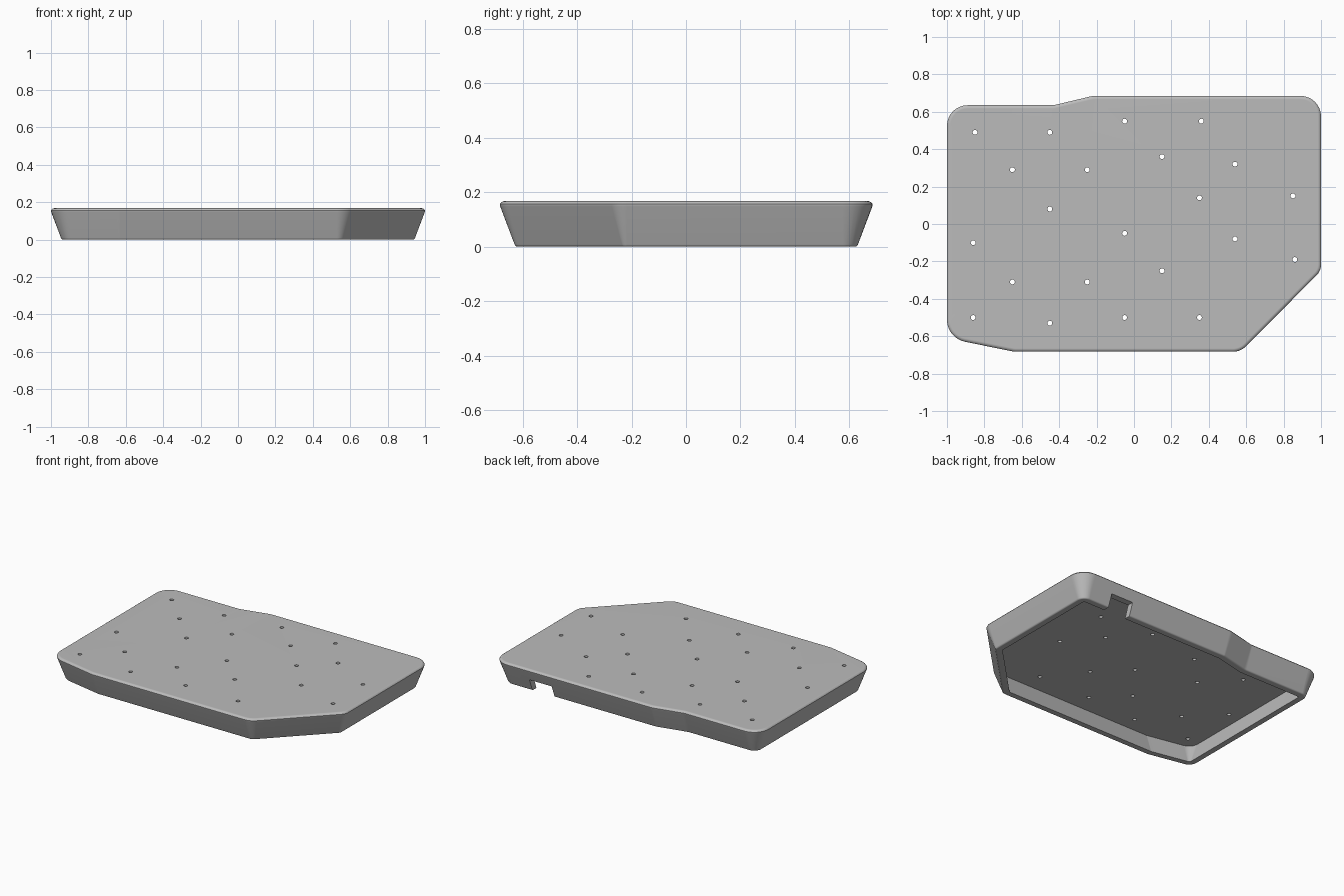
import bpy
import bmesh
import math
from mathutils import Vector, Matrix

default_cube = bpy.data.objects.get("Cube")
if default_cube:
    bpy.data.objects.remove(default_cube, do_unlink=True)

# Plan outline, counter-clockwise: x, y, corner radius (negative = inward corner)
OUTLINE = [(-1, .635, .11), (-1, -.61, .12), (-.64, -.683, .1), (.57, -.683, .1),
           (1, -.25, .08), (1, .685, .11), (-.22, .685, .1), (-.43, .635, -.04)]

# Screw holes through the top plate
HOLES = [(-.85, .49), (-.45, .49), (-.05, .55), (.36, .55), (-.65, .29), (-.25, .29),
         (.15, .36), (.54, .32), (.35, .14), (.85, .15), (-.45, .08), (-.86, -.1),
         (-.05, -.05), (.54, -.08), (.86, -.19), (-.65, -.31), (-.25, -.31),
         (.15, -.25), (-.86, -.5), (-.45, -.53), (-.05, -.5), (.35, -.5)]
HEIGHT = .168
SEGMENTS = 8


def offset_outline(inset):
    """Outline moved inwards, with every corner rounded to match the draft."""
    corners = [Vector((x, y)) for x, y, radius in OUTLINE]
    count = len(corners)
    points = []
    for i, corner in enumerate(corners):
        before = (corner - corners[i - 1]).normalized()
        after = (corners[(i + 1) % count] - corner).normalized()
        normal_a = Vector((-before.y, before.x))
        normal_b = Vector((-after.y, after.x))
        bisector = (normal_a + normal_b) / (1 + normal_a.dot(normal_b))
        radius = OUTLINE[i][2] - inset
        if radius > 0:
            radius = max(radius, .015)
        elif OUTLINE[i][2] > 0:
            radius = .015
        center = corner + bisector * (inset + radius)
        turn = before.angle_signed(after)
        for step in range(SEGMENTS + 1):
            angle = -turn * step / SEGMENTS
            points.append(center + Matrix.Rotation(angle, 2) @ (-normal_a * radius))
    return points


def mesh_object(name, bm):
    bmesh.ops.recalc_face_normals(bm, faces=bm.faces)
    mesh = bpy.data.meshes.new(name)
    bm.to_mesh(mesh)
    bm.free()
    obj = bpy.data.objects.new(name, mesh)
    bpy.context.collection.objects.link(obj)
    return obj


# Shell: top plate, rounded rim, sloping outer wall, foot and hollow underside
SECTIONS = [(HEIGHT, .018), (HEIGHT - .002, .01), (HEIGHT - .006, .004),
            (HEIGHT - .012, 0), (HEIGHT - .02, .001), (.008, .054),
            (.002, .059), (0, .065), (0, .1), (.14, .05)]
bm = bmesh.new()
rings = [[bm.verts.new((p.x, p.y, z)) for p in offset_outline(inset)]
         for z, inset in SECTIONS]
bm.faces.new(rings[0])
bm.faces.new(rings[-1])
for upper, lower in zip(rings, rings[1:]):
    for i in range(len(upper)):
        bm.faces.new((upper[i - 1], upper[i], lower[i], lower[i - 1]))
shell = mesh_object("case_shell", bm)

# Cutters: screw holes and the cable notch in the back wall
bm = bmesh.new()
for x, y in HOLES:
    bmesh.ops.create_cone(bm, cap_ends=True, segments=16, radius1=.013, radius2=.013,
                          depth=.2, matrix=Matrix.Translation((x, y, HEIGHT)))
hole_cutter = mesh_object("hole_cutter", bm)
bm = bmesh.new()
bmesh.ops.create_cube(bm, size=1, matrix=Matrix.Translation((.65, .62, .02))
                      @ Matrix.Diagonal((.17, .3, .13, 1)))
notch_cutter = mesh_object("notch_cutter", bm)

bpy.context.view_layer.objects.active = shell
for cutter in (hole_cutter, notch_cutter):
    cutter.hide_render = True
    cut = shell.modifiers.new(cutter.name, 'BOOLEAN')
    cut.operation = 'DIFFERENCE'
    cut.solver = 'EXACT'
    cut.object = cutter
    bpy.ops.object.modifier_apply(modifier=cut.name)
    bpy.data.objects.remove(cutter, do_unlink=True)

# Single grey plastic
grey = bpy.data.materials.new("grey_plastic")
grey.use_nodes = True
color = (.5, .5, .5, 1)
grey.diffuse_color = color
grey.node_tree.nodes["Principled BSDF"].inputs["Base Color"].default_value = color
shell.data.materials.clear()
shell.data.materials.append(grey)

# Soft rim, crisp foot
bpy.ops.object.select_all(action='DESELECT')
shell.select_set(True)
bpy.ops.object.shade_smooth_by_angle(angle=math.radians(32))
shell.modifiers.new("even_shading", 'WEIGHTED_NORMAL').keep_sharp = True
